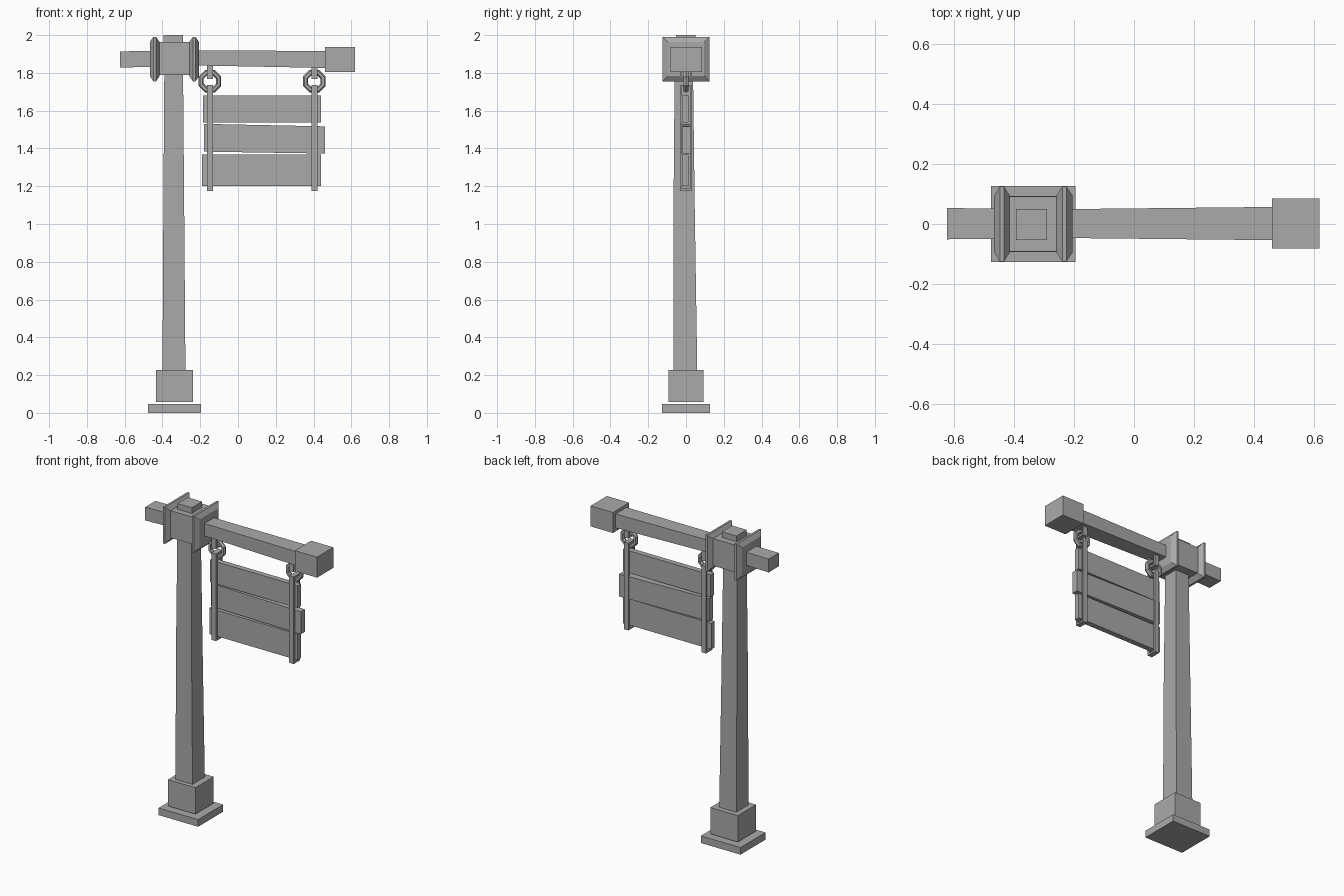
import bpy, bmesh, math
from mathutils import Matrix

if "Cube" in bpy.data.objects:
    bpy.data.objects.remove(bpy.data.objects["Cube"], do_unlink=True)

grey = bpy.data.materials.new("plain_grey")
grey.use_nodes = True
GREY = (0.4, 0.4, 0.4, 1)
grey.diffuse_color = GREY
grey.node_tree.nodes["Principled BSDF"].inputs["Base Color"].default_value = GREY


def finish(name, bm):
    bmesh.ops.recalc_face_normals(bm, faces=bm.faces)
    mesh = bpy.data.meshes.new(name)
    bm.to_mesh(mesh)
    bm.free()
    mesh.materials.append(grey)
    obj = bpy.data.objects.new(name, mesh)
    bpy.context.collection.objects.link(obj)
    return obj


def loft(name, axis, sections):
    """Rectangles (position, a0, a1, b0, b1) joined along the x or z axis."""
    bm = bmesh.new()
    rings = []
    for p, a0, a1, b0, b1 in sections:
        corners = [(a0, b0), (a1, b0), (a1, b1), (a0, b1)]
        rings.append([bm.verts.new((p, a, b) if axis == "x" else (a, b, p))
                      for a, b in corners])
    for low, high in zip(rings, rings[1:]):
        for i in range(4):
            j = (i + 1) % 4
            bm.faces.new((low[i], low[j], high[j], high[i]))
    bm.faces.new(rings[0])
    bm.faces.new(rings[-1])
    return finish(name, bm)


def box(name, x, y, z):
    return loft(name, "z", [(h, *x, *y) for h in z])


def strap(name, x, z0, z1, half_depth=0.033, wall=0.012):
    """Closed flat loop around the sign or a ring."""
    bm = bmesh.new()
    loops = []
    for inset in (0, wall):
        d, lo, hi = half_depth - inset, z0 + inset, z1 - inset
        for side in (-0.016, 0.016):
            loops.append([bm.verts.new((x + side, y, z))
                          for y, z in ((-d, lo), (d, lo), (d, hi), (-d, hi))])
    outer_l, outer_r, inner_l, inner_r = loops
    for a, b in ((outer_l, outer_r), (inner_l, inner_r),
                 (outer_l, inner_l), (outer_r, inner_r)):
        for i in range(4):
            j = (i + 1) % 4
            bm.faces.new((a[i], a[j], b[j], b[i]))
    return finish(name, bm)


def ring(name, x, z, major=0.05, minor=0.015, sides=8, around=6):
    """Chunky low-poly ring facing the front."""
    bm = bmesh.new()
    loops = []
    for i in range(sides):
        turn = Matrix.Rotation(math.tau * (i + 0.5) / sides, 3, "Y")
        loop = []
        for k in range(around):
            t = math.tau * k / around
            v = bm.verts.new((major + minor * math.cos(t), minor * math.sin(t), 0))
            v.co = turn @ v.co
            v.co.x += x
            v.co.z += z
            loop.append(v)
        loops.append(loop)
    for i in range(sides):
        a, b = loops[i], loops[(i + 1) % sides]
        for k in range(around):
            n = (k + 1) % around
            bm.faces.new((a[k], a[n], b[n], b[k]))
    return finish(name, bm)


# Foot and post
POST_X = -0.336
box("base_plate", (POST_X - 0.141, POST_X + 0.141), (-0.127, 0.127), (0, 0.046))
box("base_block", (POST_X - 0.098, POST_X + 0.098), (-0.093, 0.093), (0.057, 0.227))
loft("post", "z", [(0.2, -0.40, -0.278, -0.065, 0.06),
                   (1.1, -0.395, -0.285, -0.066, 0.046),
                   (1.82, -0.39, -0.291, -0.06, 0.037)])
box("post_top", (-0.394, -0.291), (-0.054, 0.05), (1.9, 2.0))

# Head block held between two pointed-rim collars
box("head_block", (-0.43, -0.24), (-0.092, 0.092), (1.788, 1.963))
for name, x in (("right_collar", -0.441), ("left_collar", -0.232)):
    loft(name, "x", [(x + dx, -h, h, 1.873 - h * 0.94, 1.873 + h * 0.94)
                     for dx, h in ((-0.026, 0.096), (-0.007, 0.125),
                                   (0.007, 0.125), (0.026, 0.096))])

# Cross beam and its end cap
loft("beam", "x", [(-0.625, -0.051, 0.053, 1.828, 1.914),
                   (-0.2, -0.047, 0.05, 1.839, 1.919),
                   (0.47, -0.054, 0.057, 1.826, 1.916)])
box("beam_end", (0.461, 0.62), (-0.081, 0.085), (1.804, 1.936))

# Hanging rings and straps
for side, x in (("right", -0.149), ("left", 0.404)):
    strap(side + "_beam_loop", x, 1.767, 1.85)
    ring(side + "_ring", x, 1.756)
    strap(side + "_sign_strap", x, 1.176, 1.737)

# Sign planks, the middle one slightly tilted
box("top_plank", (-0.185, 0.439), (-0.021, 0.014), (1.537, 1.68))
loft("middle_plank", "x", [(-0.18, -0.018, 0.024, 1.383, 1.53),
                           (0.46, -0.018, 0.024, 1.373, 1.517)])
box("bottom_plank", (-0.19, 0.439), (-0.021, 0.014), (1.202, 1.369))
